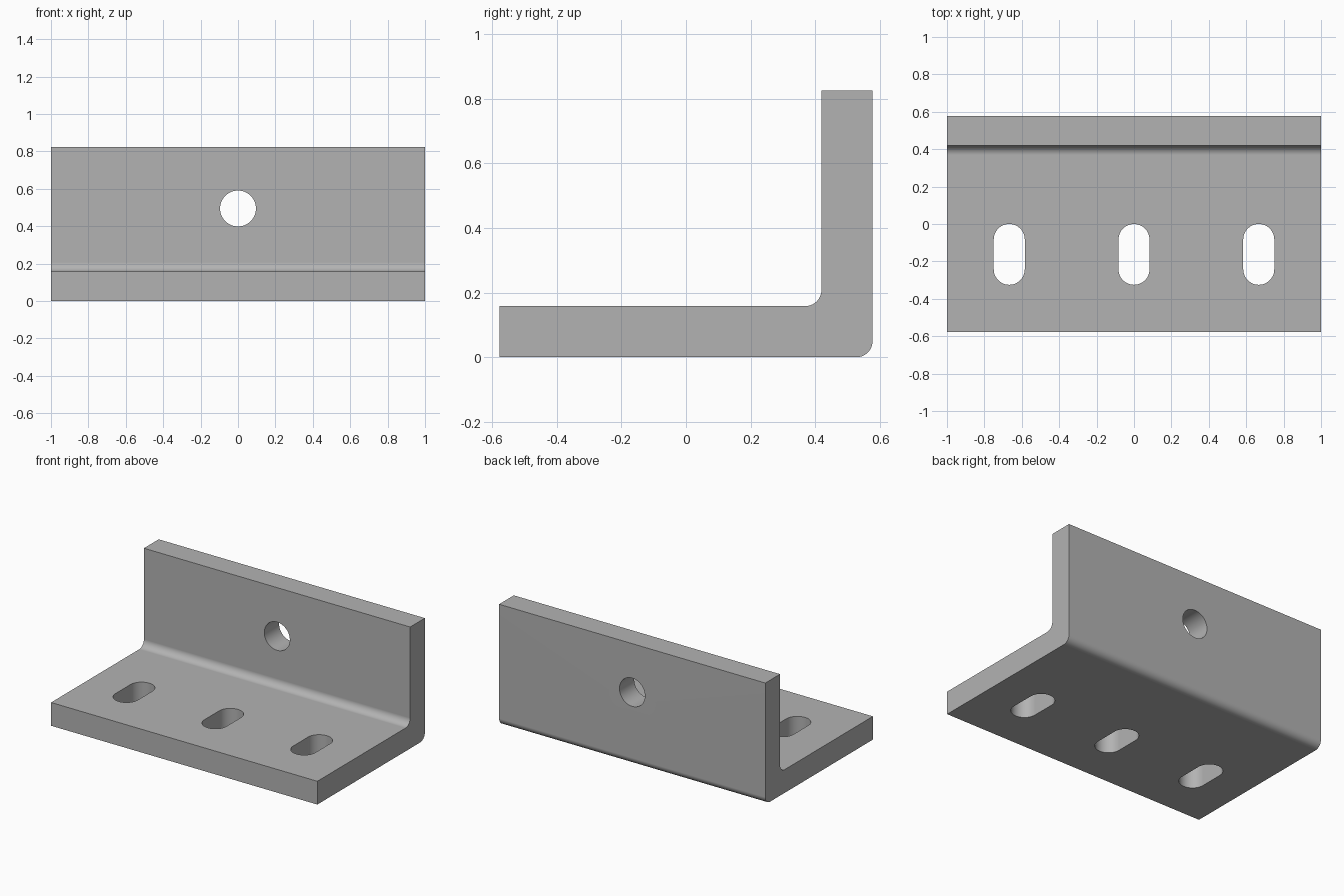
import bpy, bmesh
from math import cos, sin, radians, pi
from mathutils import Vector

if "Cube" in bpy.data.objects:
    bpy.data.objects.remove(bpy.data.objects["Cube"], do_unlink=True)

# Main dimensions
HALF_LENGTH, HALF_DEPTH = 1.0, 0.577
HEIGHT, THICK, FILLET = 0.825, 0.158, 0.05
HOLE_Z, HOLE_R = 0.495, 0.096
SLOT_R, SLOT_FRONT, SLOT_BACK, SLOT_SPACING = 0.083, -0.325, 0.0, 0.667

steel = bpy.data.materials.new("plain grey steel")
steel.use_nodes = True
steel.diffuse_color = (0.45, 0.45, 0.45, 1)
steel.node_tree.nodes["Principled BSDF"].inputs["Base Color"].default_value = steel.diffuse_color


def arc(cx, cy, r, start, end, steps):
    """Points along an arc, angles in degrees."""
    angles = [radians(start + (end - start) * i / steps) for i in range(steps + 1)]
    return [(cx + r * cos(a), cy + r * sin(a)) for a in angles]


def prism(name, points, direction):
    """Extrude a closed outline of 3D points into a solid."""
    bm = bmesh.new()
    face = bm.faces.new([bm.verts.new(p) for p in points])
    extruded = bmesh.ops.extrude_face_region(bm, geom=[face])["geom"]
    moved = [v for v in extruded if isinstance(v, bmesh.types.BMVert)]
    bmesh.ops.translate(bm, verts=moved, vec=Vector(direction))
    bmesh.ops.recalc_face_normals(bm, faces=bm.faces)
    mesh = bpy.data.meshes.new(name)
    bm.to_mesh(mesh)
    bm.free()
    mesh.materials.append(steel)
    obj = bpy.data.objects.new(name, mesh)
    bpy.context.collection.objects.link(obj)
    return obj


# L-shaped section with a rounded heel and inner corner
wall = HALF_DEPTH - THICK
profile = [(-HALF_DEPTH, 0)]
profile += arc(HALF_DEPTH - FILLET, FILLET, FILLET, -90, 0, 10)
profile += [(HALF_DEPTH, HEIGHT), (wall, HEIGHT)]
profile += arc(wall - FILLET, THICK + FILLET, FILLET, 0, -90, 10)
profile += [(-HALF_DEPTH, THICK)]
bracket = prism("angle_bracket", [(-HALF_LENGTH, y, z) for y, z in profile],
                (2 * HALF_LENGTH, 0, 0))

# Round hole through the upright flange
circle = arc(0, HOLE_Z, HOLE_R, 0, 360, 48)[:-1]
cutters = [prism("round_hole_cutter", [(x, 0.3, z) for x, z in circle], (0, 0.5, 0))]

# Three slots through the base flange
for i in (-1, 0, 1):
    x = i * SLOT_SPACING
    outline = arc(x, SLOT_BACK - SLOT_R, SLOT_R, 0, 180, 24)
    outline += arc(x, SLOT_FRONT + SLOT_R, SLOT_R, 180, 360, 24)
    cutters.append(prism("slot_cutter", [(px, py, -0.2) for px, py in outline], (0, 0, 0.6)))

bpy.ops.object.select_all(action="DESELECT")
bracket.select_set(True)
bpy.context.view_layer.objects.active = bracket
for cutter in cutters:
    cutter.hide_render = True
    cut = bracket.modifiers.new("cut", "BOOLEAN")
    cut.operation, cut.solver, cut.object = "DIFFERENCE", "EXACT", cutter
    bpy.ops.object.modifier_apply(modifier=cut.name)
    bpy.data.objects.remove(cutter, do_unlink=True)

# Smooth curves, crisp edges, flat large faces
bpy.ops.object.shade_smooth_by_angle(angle=radians(30))
flat = bracket.modifiers.new("flat faces", "WEIGHTED_NORMAL")
flat.keep_sharp = True
